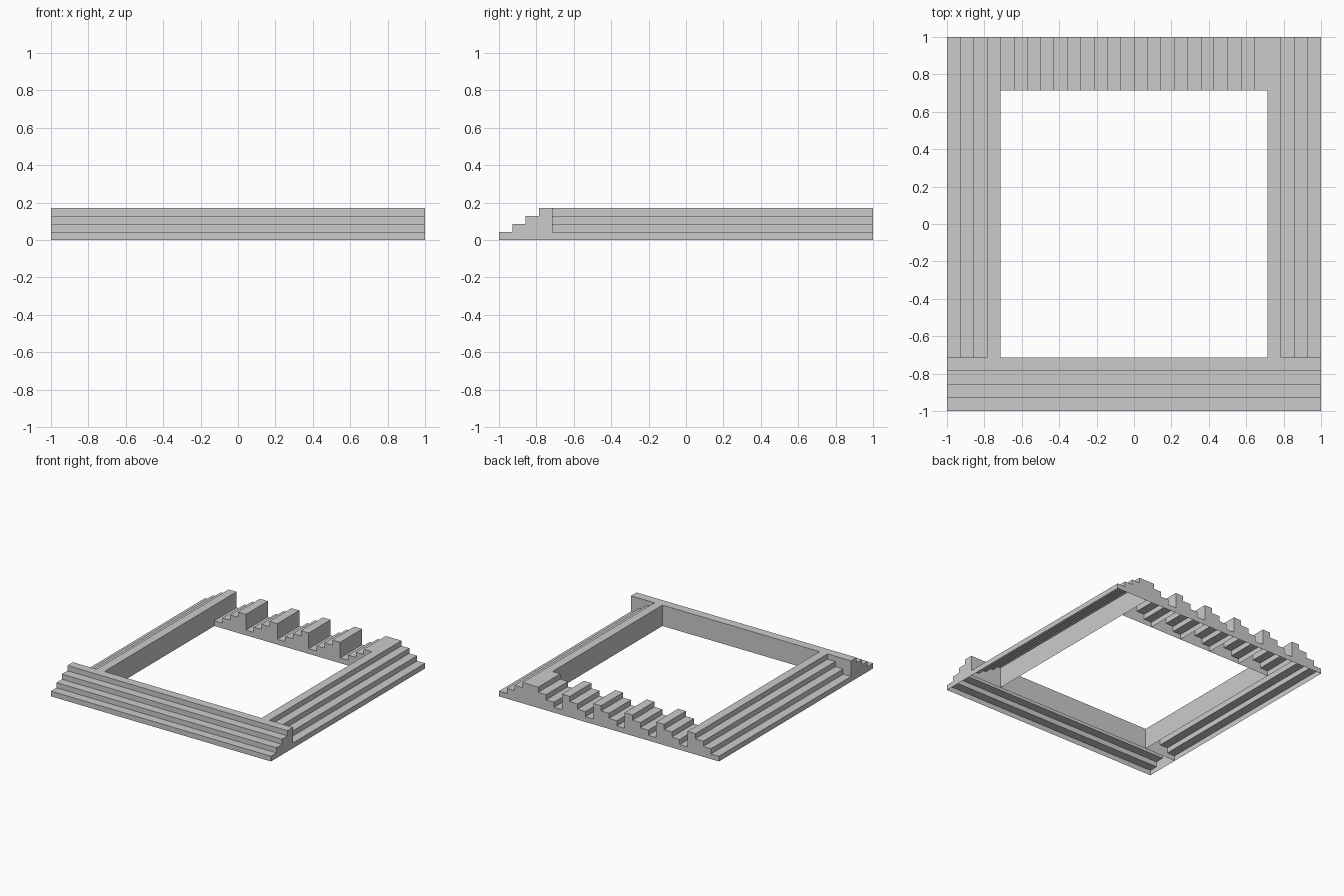
import bpy, bmesh
from math import pi

if "Cube" in bpy.data.objects:
    bpy.data.objects.remove(bpy.data.objects["Cube"])

STEPS = 4
W = 1 / 14           # tread depth
H = 0.6 / 14         # riser height
D = STEPS * W        # depth of one flight


def stair(name, length, loc, angle=0):
    """Open-bottomed hollow flight rising along local +x, extruded along local y."""
    pts = [(0, 0)]
    for i in range(STEPS):
        pts += [(i * W, (i + 1) * H), ((i + 1) * W, (i + 1) * H)]
    pts.append((D, 0))

    bm = bmesh.new()
    a = [bm.verts.new((u, -length / 2, z)) for u, z in pts]
    b = [bm.verts.new((u, length / 2, z)) for u, z in pts]
    for i in range(len(pts) - 1):          # treads, risers, back wall
        bm.faces.new((a[i], b[i], b[i + 1], a[i + 1]))
    bm.faces.new(a)                        # stepped end walls
    bm.faces.new(b[::-1])
    # make all faces point outwards (first face is the lowest riser, facing -x)
    bmesh.ops.recalc_face_normals(bm, faces=bm.faces[:])
    bm.faces.ensure_lookup_table()
    if bm.faces[0].normal.x > 0:
        bmesh.ops.reverse_faces(bm, faces=bm.faces[:])

    mesh = bpy.data.meshes.new(name)
    bm.to_mesh(mesh)
    bm.free()
    ob = bpy.data.objects.new(name, mesh)
    bpy.context.collection.objects.link(ob)
    ob.location = loc
    ob.rotation_euler.z = angle
    return ob


# Full-width front flight and the two side flights, all rising inwards
stair("front_steps", 2, (0, -1, 0), pi / 2)
stair("left_steps", 2 - D, (-1, D / 2, 0))
stair("right_steps", 2 - D, (1, D / 2, 0), pi)

# Back row: five short flights in a sawtooth, all rising to the right
back = stair("back_sawtooth_steps", D, (-1 + D, 1 - D / 2, 0))
arr = back.modifiers.new("repeat", 'ARRAY')
arr.count = 5
arr.use_relative_offset = False
arr.use_constant_offset = True
arr.constant_offset_displace = (D, 0, 0)
